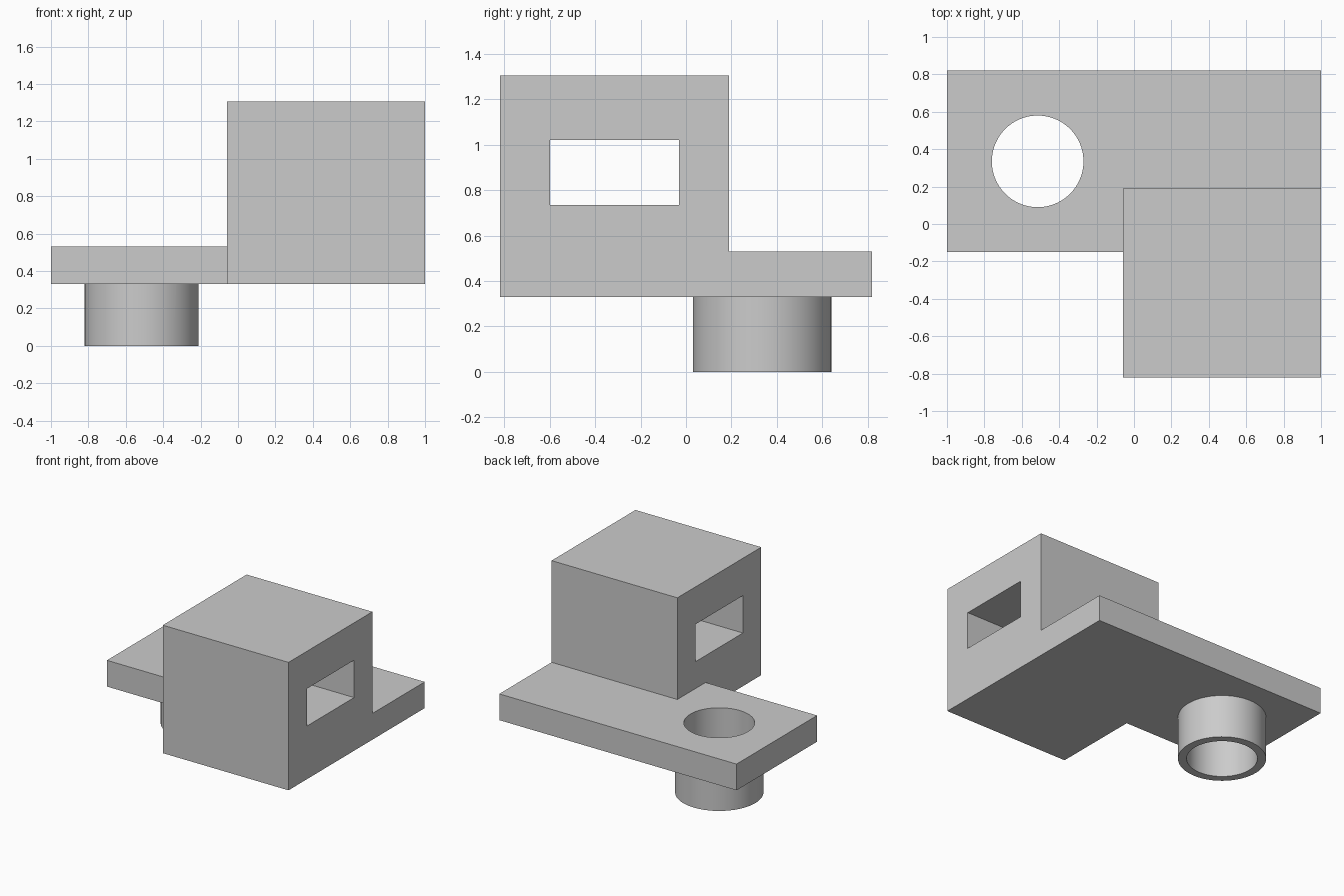
import bpy
import bmesh
from mathutils import Matrix, Vector

if "Cube" in bpy.data.objects:
    bpy.data.objects.remove(bpy.data.objects["Cube"], do_unlink=True)

# Single plain grey material
grey = bpy.data.materials.new("plain grey")
grey.use_nodes = True
colour = (0.6, 0.6, 0.6, 1)
grey.diffuse_color = colour
grey.node_tree.nodes["Principled BSDF"].inputs["Base Color"].default_value = colour


def add_object(name, bm):
    mesh = bpy.data.meshes.new(name)
    bm.to_mesh(mesh)
    bm.free()
    mesh.materials.append(grey)
    obj = bpy.data.objects.new(name, mesh)
    bpy.context.collection.objects.link(obj)
    return obj


def box(name, low, high):
    low, high = Vector(low), Vector(high)
    bm = bmesh.new()
    bmesh.ops.create_cube(bm, size=1, matrix=Matrix.Translation((low + high) / 2)
                          @ Matrix.Diagonal((*(high - low), 1)))
    return add_object(name, bm)


def cylinder(name, radius, bottom, top):
    bm = bmesh.new()
    bmesh.ops.create_cone(bm, cap_ends=True, segments=96, radius1=radius, radius2=radius,
                          depth=top - bottom,
                          matrix=Matrix.Translation((*CENTRE, (bottom + top) / 2)))
    return add_object(name, bm)


def combine(target, tool, operation):
    mod = target.modifiers.new(operation.title(), 'BOOLEAN')
    mod.operation, mod.solver, mod.object = operation, 'EXACT', tool
    bpy.context.view_layer.objects.active = target
    bpy.ops.object.modifier_apply(modifier=mod.name)
    bpy.data.objects.remove(tool, do_unlink=True)


CENTRE = (-0.515, 0.335)
BASE, PLATE_TOP, BLOCK_TOP = 0.33, 0.53, 1.305

# Plate with the tall block merged flush along its bottom and side
body = box("bracket_body", (-1, -0.15, BASE), (1, 0.82, PLATE_TOP))
combine(body, box("block", (-0.06, -0.82, BASE), (1, 0.19, BLOCK_TOP)), 'UNION')

# Collar under the plate, then the round bore through both
combine(body, cylinder("collar", 0.305, 0, BASE + 0.1), 'UNION')
combine(body, cylinder("bore", 0.245, -0.2, PLATE_TOP + 0.2), 'DIFFERENCE')

# Rectangular slot running sideways through the block
combine(body, box("slot", (-0.3, -0.60, 0.735), (1.3, -0.03, 1.02)), 'DIFFERENCE')

# Smooth round walls, sharp corners
bpy.ops.object.select_all(action='DESELECT')
body.select_set(True)
bpy.context.view_layer.objects.active = body
bpy.ops.object.shade_smooth_by_angle(angle=0.52)
